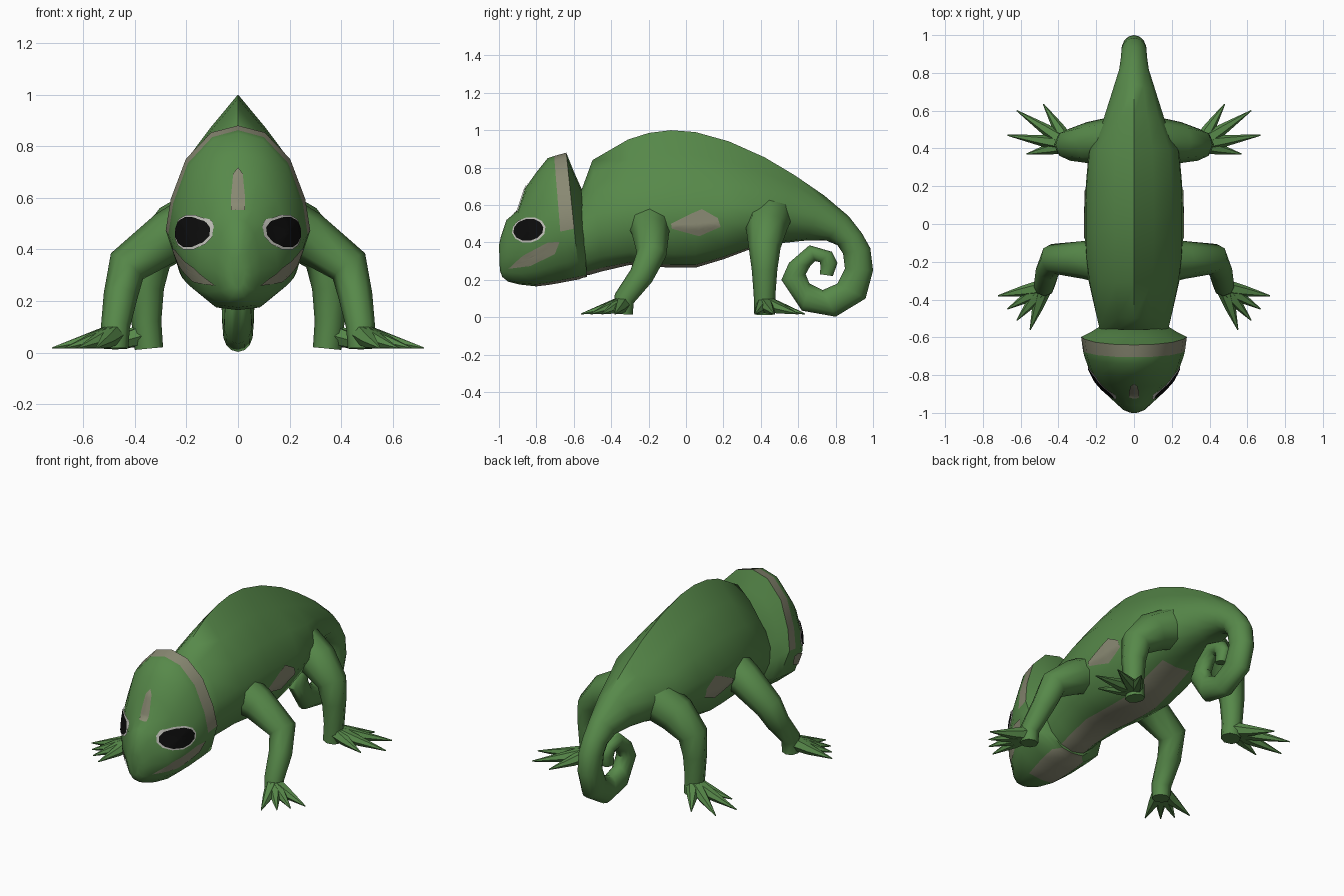
import bpy, bmesh, math
from mathutils import Vector
from mathutils.bvhtree import BVHTree

if "Cube" in bpy.data.objects:
    bpy.data.objects.remove(bpy.data.objects["Cube"])


def material(name, rgb):
    m = bpy.data.materials.new(name)
    m.diffuse_color = (*rgb, 1)
    m.use_nodes = True
    m.node_tree.nodes["Principled BSDF"].inputs["Base Color"].default_value = m.diffuse_color
    return m


GREEN = material("leaf green", (0.095, 0.25, 0.068))
TAUPE = material("taupe", (0.25, 0.25, 0.17))
BLACK = material("eye black", (0.004, 0.004, 0.004))
PALE = material("eye rim grey", (0.55, 0.55, 0.5))


def finish(bm, name, mats, angle=50):
    mesh = bpy.data.meshes.new(name)
    bm.to_mesh(mesh)
    bm.free()
    for m in mats:
        mesh.materials.append(m)
    ob = bpy.data.objects.new(name, mesh)
    bpy.context.collection.objects.link(ob)
    bpy.ops.object.select_all(action='DESELECT')
    ob.select_set(True)
    bpy.context.view_layer.objects.active = ob
    bpy.ops.object.shade_smooth_by_angle(angle=math.radians(angle))
    return ob


def skin(bm, rings, rule=lambda i, j: 0):
    """Bridge rings of points, cap both ends, colour faces by rule(ring, segment)."""
    rows = [[bm.verts.new(p) for p in r] for r in rings]
    n = len(rows[0])
    for i in range(len(rows) - 1):
        for j in range(n):
            k = (j + 1) % n
            f = bm.faces.new((rows[i][j], rows[i][k], rows[i + 1][k], rows[i + 1][j]))
            f.material_index = rule(i, min(j, n - 1 - j))
    bm.faces.new(rows[0])
    bm.faces.new(rows[-1])
    bmesh.ops.recalc_face_normals(bm, faces=bm.faces[:])


def section(ty, tz, by, bz, w, half):
    """Mirrored ring hung between a top and a bottom point of the side profile."""
    pts = [Vector((w * u, by + (ty - by) * v, bz + (tz - bz) * v)) for u, v in half]
    return pts + [Vector((-p.x, p.y, p.z)) for p in pts[-2:0:-1]]


RIDGED = [(0, 1), (.4, .83), (.78, .65), (.98, .45), (1, .3), (.77, .1), (.4, .02), (0, 0)]
DOMED = [(0, 1), (.37, .96), (.72, .81), (.93, .58), (1, .4), (.8, .15), (.4, .02), (0, 0)]
ROUND = [(math.sin(math.pi * i / 7), .5 + .5 * math.cos(math.pi * i / 7)) for i in range(8)]


def blend(f):
    return [(a + (c - a) * f, b + (d - b) * f) for (a, b), (c, d) in zip(ROUND, RIDGED)]


# Body and curled tail: top y, z, bottom y, z, half width, ridge sharpness
BODY = [
    (-.60, .62, -.62, .22, .17, 0), (-.555, .69, -.52, .225, .19, .2),
    (-.50, .84, -.45, .245, .205, .6), (-.31, .95, -.30, .28, .24, 1),
    (-.20, .985, -.18, .27, .255, 1), (-.08, 1.0, -.06, .265, .26, 1),
    (.05, .99, .05, .265, .26, 1), (.23, .94, .20, .31, .255, 1),
    (.42, .855, .36, .37, .24, 1), (.58, .76, .50, .395, .17, .7),
    (.74, .65, .64, .41, .12, .4), (.87, .54, .75, .41, .08, .2),
    (.94, .45, .81, .385, .07, 0), (.985, .37, .84, .34, .068, 0),
    (1.0, .25, .85, .26, .066, 0), (.96, .10, .81, .18, .064, 0),
    (.80, .003, .73, .145, .058, 0), (.62, .035, .66, .18, .055, 0),
    (.51, .20, .64, .23, .05, 0), (.55, .29, .665, .275, .047, 0),
    (.66, .385, .69, .30, .044, 0), (.78, .35, .715, .295, .04, 0),
    (.81, .29, .72, .27, .036, 0), (.785, .22, .715, .23, .03, 0)]
bm = bmesh.new()
skin(bm, [section(*s[:5], blend(s[5])) for s in BODY],
     lambda i, j: 1 if j == 6 and i < 8 else 0)
body_tree = BVHTree.FromBMesh(bm)
finish(bm, "body_and_tail", [GREEN, TAUPE])

# Head with a raised crest, a crest band and a pale throat
HEAD = [
    (-1.0, .385, -.995, .25, .025), (-.99, .43, -.982, .215, .055),
    (-.96, .52, -.95, .19, .09), (-.90, .57, -.89, .175, .155),
    (-.86, .69, -.80, .165, .21), (-.80, .775, -.74, .172, .24),
    (-.74, .85, -.68, .182, .262), (-.705, .862, -.65, .188, .27),
    (-.64, .88, -.57, .203, .28), (-.60, .78, -.555, .21, .23),
    (-.56, .69, -.53, .215, .18)]
bm = bmesh.new()
skin(bm, [section(*s, DOMED) for s in HEAD],
     lambda i, j: 1 if (i == 7 and j < 4) or (i > 3 and j == 6) else 0)
head_tree = BVHTree.FromBMesh(bm)
finish(bm, "head", [GREEN, TAUPE])


def plate(name, outline, tree, ray, mat, lift):
    """Thin marking: an outline filled with rings and dropped onto a surface."""
    edge = []
    for a, b in zip(outline, outline[1:] + outline[:1]):
        edge += [Vector(a).lerp(Vector(b), t / 3) for t in range(3)]
    mid = sum(edge, Vector((0, 0))) / len(edge)
    bm = bmesh.new()

    def drop(p):
        start = Vector((-2 * ray.x, p.x, p.y)) if ray.x else Vector((p.x, -2, p.y))
        hit, normal, _, _ = tree.ray_cast(start, ray)
        if hit is None:
            hit, normal, _, _ = tree.find_nearest(start + ray * 1.8)
        return bm.verts.new(hit + normal * lift)

    rows = [[drop(mid.lerp(p, k / 5)) for p in edge] for k in range(1, 6)]
    centre, n = drop(mid), len(edge)
    for j in range(n):
        k = (j + 1) % n
        bm.faces.new((centre, rows[0][j], rows[0][k]))
        for a, b in zip(rows, rows[1:]):
            bm.faces.new((a[j], b[j], b[k], a[k]))
    bmesh.ops.recalc_face_normals(bm, faces=bm.faces[:])
    if sum((f.normal.dot(ray) for f in bm.faces)) > 0:
        bmesh.ops.reverse_faces(bm, faces=bm.faces[:])
    finish(bm, name, [mat])


def oval(y, z, a, b, tilt, n=12):
    c, s = math.cos(tilt), math.sin(tilt)
    ring = [(a * math.cos(2 * math.pi * i / n), b * math.sin(2 * math.pi * i / n)) for i in range(n)]
    return [(y + u * c - v * s, z + u * s + v * c) for u, v in ring]


# Markings and eyes
FLANK = [(-.08, .50), (.02, .55), (.085, .578), (.17, .53), (.185, .485), (.07, .435), (-.075, .475)]
JAW = [(-.945, .26), (-.87, .33), (-.74, .40), (-.675, .405), (-.70, .34), (-.83, .275)]
SNOUT = [(0, .715), (.018, .69), (.027, .60), (.025, .55), (-.025, .55), (-.027, .60), (-.018, .69)]
plate("snout_mark", SNOUT, head_tree, Vector((0, 1, 0)), TAUPE, .005)
for side, s in (("right", 1), ("left", -1)):
    ray = Vector((-s, 0, 0))
    plate(side + "_flank_mark", FLANK, body_tree, ray, TAUPE, .005)
    plate(side + "_jaw_mark", JAW, head_tree, ray, TAUPE, .005)
    plate(side + "_eye_rim", oval(-.838, .466, .09, .068, .18), head_tree, ray, PALE, .005)
    plate(side + "_eye", oval(-.838, .466, .08, .058, .18), head_tree, ray, BLACK, .009)


def tube(bm, path, ref, n=8):
    """Tapered tube through (x, y, z, radius) points."""
    pts = [Vector(p[:3]) for p in path]
    rings = []
    for i, p in enumerate(pts):
        t = (pts[min(i + 1, len(pts) - 1)] - pts[max(i - 1, 0)]).normalized()
        u = t.cross(ref).normalized()
        v = t.cross(u)
        rings.append([p + path[i][3] * (u * math.cos(2 * math.pi * k / n) + v * math.sin(2 * math.pi * k / n))
                      for k in range(n)])
    skin(bm, rings)


# Legs with splayed pointed toes
LEGS = {
    "front_leg": ([(.10, -.20, .52, .13), (.27, -.19, .45, .10), (.43, -.185, .335, .08),
                   (.455, -.24, .22, .066), (.475, -.33, .10, .056), (.475, -.335, .016, .05)],
                  [(.72, -.38), (.67, -.45), (.62, -.51), (.55, -.56)]),
    "hind_leg": ([(.10, .45, .54, .12), (.24, .43, .47, .11), (.34, .42, .37, .085),
                  (.355, .42, .25, .068), (.355, .42, .12, .058), (.345, .42, .016, .055)],
                 [(.57, .37), (.67, .47), (.62, .60), (.48, .635)])}
for name, (path, toes) in LEGS.items():
    for side, s in (("right", 1), ("left", -1)):
        bm = bmesh.new()
        tube(bm, [(s * x, y, z, r) for x, y, z, r in path], Vector((0, 1, 0)))
        ax, ay = path[-1][:2]
        for tx, ty in toes:
            toe = [(ax, ay, .075, .045), (ax + (tx - ax) * .45, ay + (ty - ay) * .45, .046, .03),
                   (tx, ty, .018, .003)]
            tube(bm, [(s * x, y, z, r) for x, y, z, r in toe], Vector((0, 0, 1)), 6)
        finish(bm, side + "_" + name, [GREEN])
